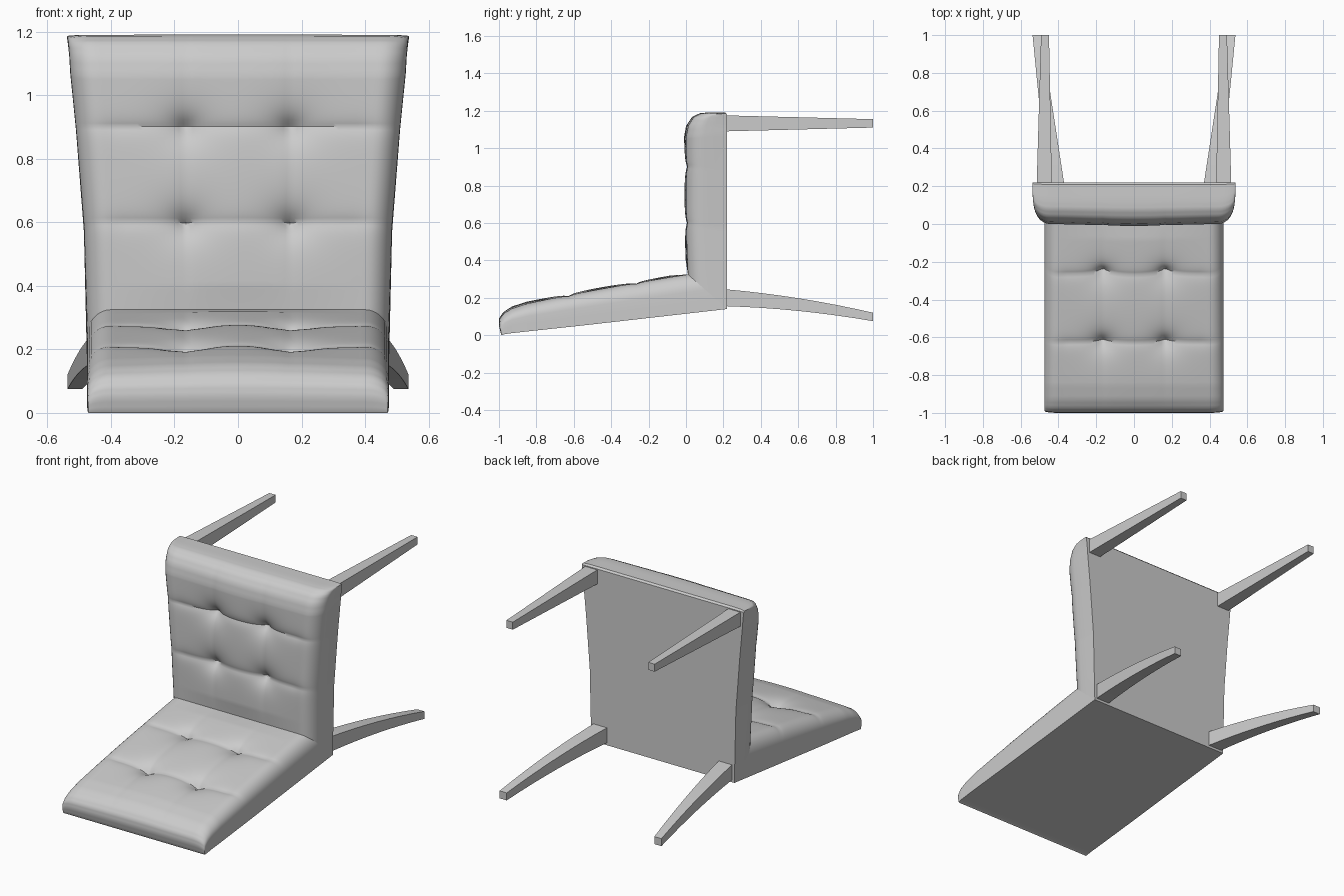
import bpy, bmesh, math
from mathutils import Vector

cube = bpy.data.objects.get("Cube")
if cube:
    bpy.data.objects.remove(cube, do_unlink=True)

grey = bpy.data.materials.new("plain_grey")
grey.use_nodes = True
COLOUR = (0.6, 0.6, 0.6, 1)
grey.diffuse_color = COLOUR
grey.node_tree.nodes["Principled BSDF"].inputs["Base Color"].default_value = COLOUR


def finish(bm, name, smooth):
    bmesh.ops.recalc_face_normals(bm, faces=bm.faces)
    mesh = bpy.data.meshes.new(name)
    bm.to_mesh(mesh)
    bm.free()
    mesh.materials.append(grey)
    ob = bpy.data.objects.new(name, mesh)
    bpy.context.collection.objects.link(ob)
    if smooth:
        bpy.ops.object.select_all(action="DESELECT")
        ob.select_set(True)
        bpy.context.view_layer.objects.active = ob
        bpy.ops.object.shade_smooth_by_angle(angle=math.radians(40))
    return ob


def cross_section():
    """Half-round padded edge: (share of width, share of thickness)."""
    half = [(1, 0), (1, 0.3)]
    for i in range(9):
        a = math.pi / 2 * i / 8
        half.append((0.84 + 0.16 * math.cos(a), 0.55 + 0.45 * math.sin(a)))
    flat = [(0.84 * (1 - i / 30), 1) for i in range(1, 60)]
    return half + flat + [(-u, h) for u, h in reversed(half)]


def padding(x, s, rows):
    """Depth of the surface below the cushion face: buttons, seams, soft bulges."""
    depth = -0.012 * math.cos(math.pi * x) ** 2
    for row in rows:
        d = s - row
        depth += 0.012 * math.exp(-abs(d) / 0.025)
        for bx in (-0.165, 0.165):
            r = math.hypot(x - bx, d * 1.15)
            depth += 0.05 * math.exp(-r / 0.06)
            depth += 0.006 * math.exp(-abs(x - bx) / 0.02 - abs(d) / 0.2)
    return depth


def cushion(name, stations, axis, rows):
    """Stations hold front y, front z, base y, base z, half width, subdivisions."""
    rings = []
    for a, b in zip(stations, stations[1:]):
        rings += [[p + (q - p) * i / a[5] for p, q in zip(a[:5], b[:5])] for i in range(a[5])]
    rings.append(list(stations[-1][:5]))
    bm = bmesh.new()
    section = cross_section()
    grid = []
    for k, (fy, fz, by, bz, w) in enumerate(rings):
        front, base = Vector((0, fy, fz)), Vector((0, by, bz))
        thick = front - base
        # buttons fade out toward both ends and toward the sides
        fade = min(1, k / 6, (len(rings) - 1 - k) / 12)
        ring = []
        for u, h in section:
            p = base + thick * h
            side = max(0, min(1, (1 - abs(u)) / 0.25)) * 0.9 + 0.1
            lower = padding(u * w, (fy, fz)[axis], rows) * fade * side * h
            p -= thick.normalized() * lower
            p.x = u * w
            ring.append(bm.verts.new(p))
        grid.append(ring)
    n = len(section)
    for r0, r1 in zip(grid, grid[1:]):
        for i in range(n):
            j = (i + 1) % n
            bm.faces.new((r0[i], r0[j], r1[j], r1[i]))
    bm.faces.new(grid[-1])
    return finish(bm, name, True)


# Upright seat cushion with a rounded far end
cushion("seat_cushion", [
    (0.01, 0.325, 0.22, 0.14, 0.475, 22),
    (0.0, 0.59, 0.22, 0.57, 0.485, 24),
    (0.0, 0.89, 0.22, 0.89, 0.51, 16),
    (0.0, 1.06, 0.22, 1.08, 0.528, 3),
    (0.012, 1.12, 0.22, 1.12, 0.531, 3),
    (0.04, 1.165, 0.22, 1.15, 0.534, 3),
    (0.08, 1.186, 0.22, 1.165, 0.536, 3),
    (0.12, 1.19, 0.22, 1.172, 0.537, 3),
    (0.21, 1.19, 0.22, 1.18, 0.538, 1)], 1, (0.6, 0.9))

# Reclined backrest cushion, mitred to the seat
cushion("backrest_cushion", [
    (0.01, 0.325, 0.22, 0.14, 0.475, 20),
    (-0.27, 0.28, -0.13, 0.1, 0.475, 24),
    (-0.63, 0.215, -0.57, 0.05, 0.475, 18),
    (-0.85, 0.168, -0.85, 0.02, 0.475, 4),
    (-0.93, 0.142, -0.93, 0.011, 0.474, 3),
    (-0.975, 0.115, -0.96, 0.007, 0.474, 3),
    (-0.997, 0.085, -0.975, 0.004, 0.473, 3),
    (-1.0, 0.05, -0.98, 0.002, 0.472, 3),
    (-0.988, 0.004, -0.985, 0, 0.47, 1)], 0, (-0.27, -0.63))


def leg(name, side, root, tip, bow, steps):
    """Tapered square leg; root and tip hold inner x, outer x, low z, high z."""
    bm = bmesh.new()
    rings = []
    for i in range(steps + 1):
        t = i / steps
        x0, x1, z0, z1 = (a + (b - a) * t for a, b in zip(root, tip))
        lift = bow * 4 * t * (1 - t)
        y = 0.215 + 0.785 * t
        rings.append([bm.verts.new((side * x, y, z + lift))
                      for x, z in ((x0, z0), (x1, z0), (x1, z1), (x0, z1))])
    for r0, r1 in zip(rings, rings[1:]):
        for i in range(4):
            j = (i + 1) % 4
            bm.faces.new((r0[i], r0[j], r1[j], r1[i]))
    bm.faces.new(rings[0])
    bm.faces.new(rings[-1])
    finish(bm, name, False)


# Straight front legs and bowed, splayed rear legs
for label, side in (("left", 1), ("right", -1)):
    leg("front_leg_" + label, side, (0.435, 0.515, 1.09, 1.175), (0.45, 0.492, 1.11, 1.155), 0, 1)
    leg("rear_leg_" + label, side, (0.37, 0.46, 0.155, 0.245), (0.49, 0.537, 0.075, 0.12), 0.014, 8)
